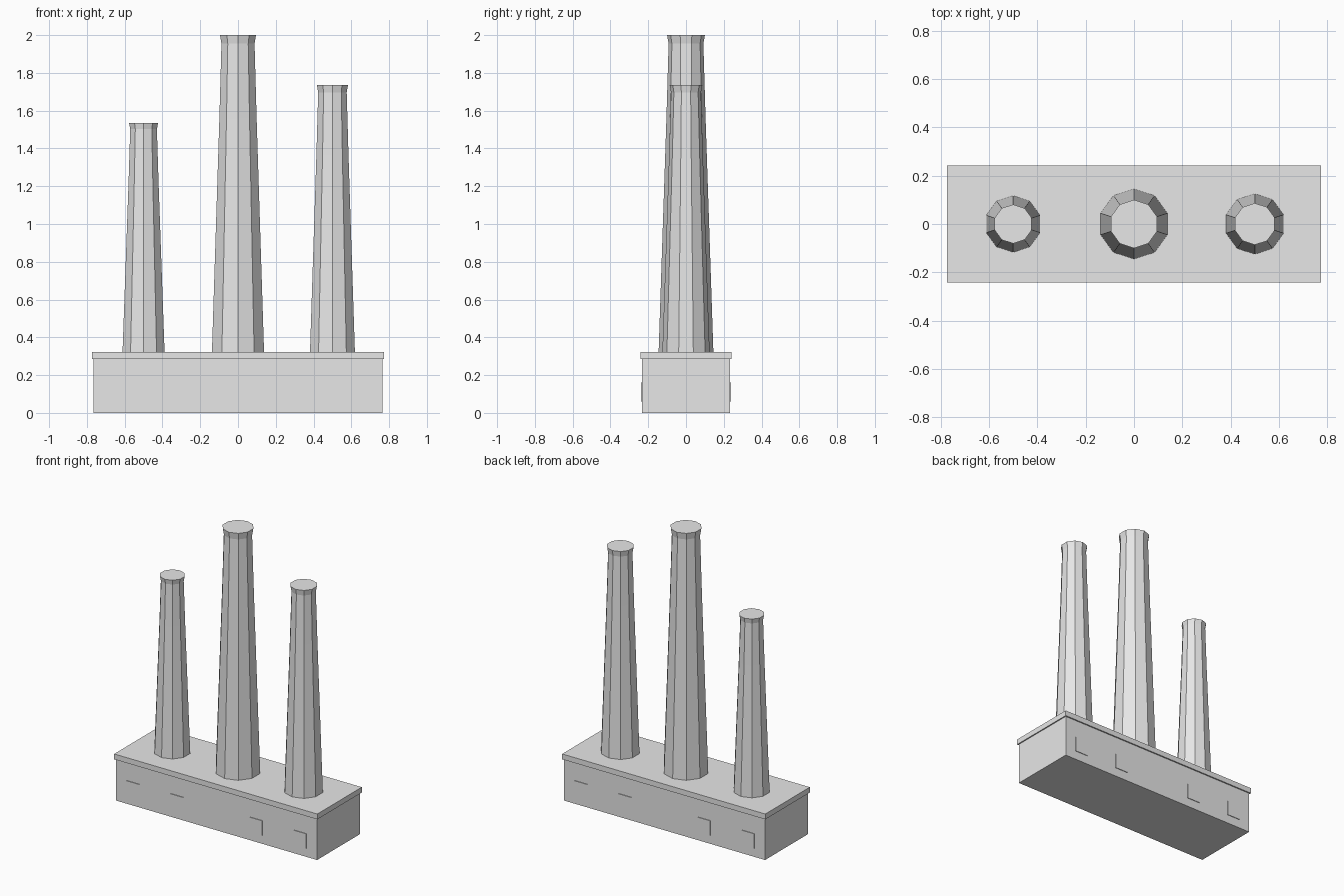
import bpy
import bmesh
from math import pi, cos, sin

old = bpy.data.objects.get("Cube")
if old:
    bpy.data.objects.remove(old, do_unlink=True)

# Single plain grey for the whole building
grey = bpy.data.materials.new("plain_grey")
grey.use_nodes = True
GREY = (0.8, 0.8, 0.8, 1.0)
grey.diffuse_color = GREY
grey.node_tree.nodes["Principled BSDF"].inputs["Base Color"].default_value = GREY


def add_object(name, bm):
    bmesh.ops.recalc_face_normals(bm, faces=bm.faces)
    mesh = bpy.data.meshes.new(name)
    bm.to_mesh(mesh)
    bm.free()
    mesh.materials.append(grey)
    obj = bpy.data.objects.new(name, mesh)
    bpy.context.collection.objects.link(obj)
    return obj


def box(name, size, centre):
    bm = bmesh.new()
    bmesh.ops.create_cube(bm, size=1)
    bmesh.ops.scale(bm, vec=size, verts=bm.verts)
    bmesh.ops.translate(bm, vec=centre, verts=bm.verts)
    return add_object(name, bm)


def chimney(name, x, radius, top, sides=10):
    """Tapered ten-sided stack with a flared rim and a closed top."""
    height = top - ROOF_TOP
    # (radius factor, height factor) from foot to rim
    profile = [(1, 0), (0.715, 0.737), (0.635, 0.973), (0.69, 1)]
    bm = bmesh.new()
    rings = []
    for r, h in profile:
        ring = []
        for i in range(sides):
            a = pi / 2 + 2 * pi * i / sides
            ring.append(bm.verts.new((x + radius * r * cos(a),
                                      radius * r * sin(a),
                                      ROOF_TOP + height * h)))
        rings.append(ring)
    for low, high in zip(rings, rings[1:]):
        for i in range(sides):
            j = (i + 1) % sides
            bm.faces.new((low[i], low[j], high[j], high[i]))
    bm.faces.new(rings[0])
    bm.faces.new(rings[-1])
    return add_object(name, bm)


# Hall and overhanging flat roof
WALL_TOP, ROOF_TOP, HALF_DEPTH = 0.285, 0.322, 0.233
box("hall", (1.53, 2 * HALF_DEPTH, WALL_TOP), (0, 0, WALL_TOP / 2))
box("roof_slab", (1.546, 0.484, ROOF_TOP - WALL_TOP),
    (0, 0, (ROOF_TOP + WALL_TOP) / 2))

# Chimneys
chimney("right_chimney", -0.5, 0.117, 1.535)
chimney("middle_chimney", 0, 0.145, 2.0)
chimney("left_chimney", 0.5, 0.125, 1.735)

# Thin window plates on the front and back walls
for side, y in (("front", -HALF_DEPTH), ("back", HALF_DEPTH)):
    for i, x in enumerate((-0.635, -0.3, 0.3, 0.635)):
        box(f"{side}_window_{i + 1}", (0.1, 0.009, 0.1), (x, y, 0.11))
